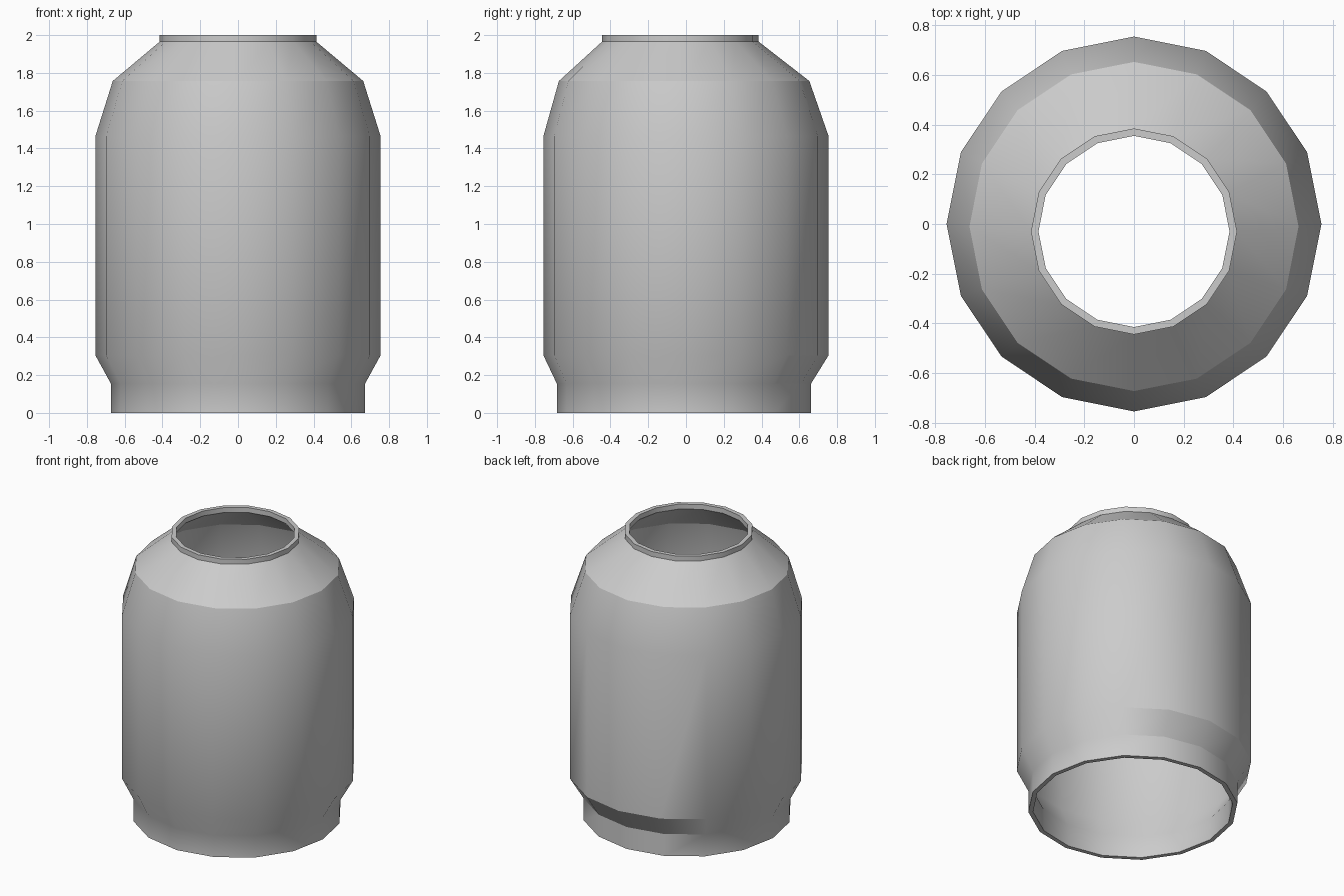
import bpy
import bmesh
from math import cos, sin, pi, radians

cube = bpy.data.objects.get("Cube")
if cube:
    bpy.data.objects.remove(cube, do_unlink=True)

SIDES = 16
WALL = 0.03

grey = bpy.data.materials.new("plain grey")
grey.use_nodes = True
colour = (0.6, 0.6, 0.6, 1)
grey.diffuse_color = colour
grey.node_tree.nodes["Principled BSDF"].inputs["Base Color"].default_value = colour

# Outer wall: radius, height, y offset of each ring
outer = [
    (0.673, 0.0, -0.011),
    (0.673, 0.155, -0.011),
    (0.755, 0.305, 0.0),
    (0.755, 1.465, 0.0),
    (0.663, 1.757, -0.01),
    (0.415, 1.965, -0.03),
    (0.415, 2.0, -0.03),
]
# Inner wall runs back down, one wall thickness inside
inner = [(r - WALL, z, y) for r, z, y in reversed(outer)]

# Closed hollow shell lofted through the rings
bm = bmesh.new()
rings = []
for r, z, y in outer + inner:
    angles = [2 * pi * i / SIDES for i in range(SIDES)]
    rings.append([bm.verts.new((r * cos(a), r * sin(a) + y, z)) for a in angles])
for low, high in zip(rings, rings[1:] + rings[:1]):
    for i in range(SIDES):
        j = (i + 1) % SIDES
        bm.faces.new((low[i], low[j], high[j], high[i]))
bmesh.ops.recalc_face_normals(bm, faces=bm.faces)

mesh = bpy.data.meshes.new("hollow_vessel")
bm.to_mesh(mesh)
bm.free()
mesh.materials.append(grey)
vessel = bpy.data.objects.new("hollow_vessel", mesh)
bpy.context.collection.objects.link(vessel)

# Smooth sides with crisp rims and shoulder
bpy.ops.object.select_all(action="DESELECT")
vessel.select_set(True)
bpy.context.view_layer.objects.active = vessel
bpy.ops.object.shade_smooth_by_angle(angle=radians(30))
